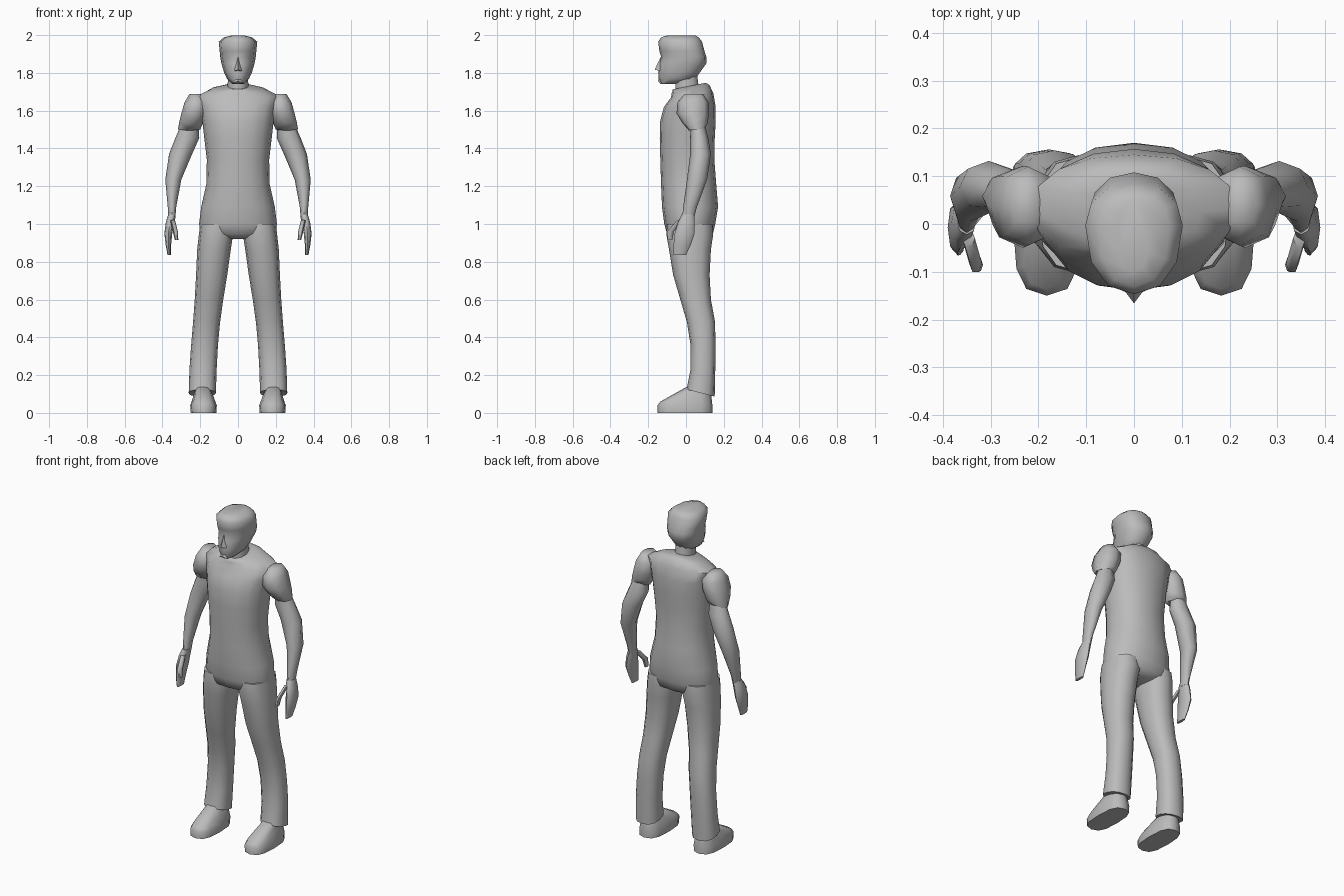
import bpy, bmesh, math

grey = bpy.data.materials.new("plain grey")
grey.diffuse_color = (0.5, 0.5, 0.5, 1)


def finish(name, bm, mirror=False, angle=60):
    bmesh.ops.recalc_face_normals(bm, faces=bm.faces)
    me = bpy.data.meshes.new(name)
    bm.to_mesh(me)
    bm.free()
    me.materials.append(grey)
    me.polygons.foreach_set("use_smooth", [True] * len(me.polygons))
    me.set_sharp_from_angle(angle=math.radians(angle))
    ob = bpy.data.objects.new(name, me)
    bpy.context.collection.objects.link(ob)
    if mirror:
        ob.modifiers.new("mirror", 'MIRROR').use_mirror_merge = False
    return ob


def loft(name, rings, n=8, wide=0.5, power=2.0, mirror=False, angle=60):
    """Skin of stacked rounded rings: (z, x0, x1, y0, y1[, slope of z along y])."""
    bm = bmesh.new()
    loops = []
    for z, x0, x1, y0, y1, *slope in rings:
        cx, rx = (x0 + x1) / 2, (x1 - x0) / 2
        cy, my = y0 + (y1 - y0) * wide, (y0 + y1) / 2
        loop = []
        for i in range(n):
            a = 2 * math.pi * i / n
            c, s = math.cos(a), math.sin(a)
            u = math.copysign(abs(c) ** (2 / power), c)
            v = math.copysign(abs(s) ** (2 / power), s)
            y = cy + v * ((y1 - cy) if v > 0 else (cy - y0))
            tilt = slope[0] * (y - my) if slope else 0
            loop.append(bm.verts.new((cx + rx * u, y, z + tilt)))
        loops.append(loop)
    for a, b in zip(loops, loops[1:]):
        for i in range(n):
            j = (i + 1) % n
            bm.faces.new((a[i], a[j], b[j], b[i]))
    bm.faces.new(loops[0])
    bm.faces.new(loops[-1])
    return finish(name, bm, mirror, angle)


def centred(rows):
    return [(z, -rx, rx, *rest) for z, rx, *rest in rows]


# Torso from crotch to collar
loft("torso", centred([
    (0.92, 0.06, -0.05, 0.10),
    (0.945, 0.195, -0.10, 0.142),
    (1.00, 0.206, -0.115, 0.155),
    (1.09, 0.195, -0.127, 0.17),
    (1.21, 0.168, -0.132, 0.16),
    (1.34, 0.165, -0.136, 0.15),
    (1.45, 0.178, -0.139, 0.152),
    (1.54, 0.188, -0.138, 0.157),
    (1.62, 0.20, -0.117, 0.157),
    (1.68, 0.215, -0.08, 0.145, 0.1),
    (1.715, 0.14, -0.075, 0.125, 0.2),
    (1.73, 0.062, -0.07, 0.105, 0.2),
]), n=16, power=2.2)

# Neck
loft("neck", centred([(1.69, 0.056, -0.06, 0.075), (1.79, 0.053, -0.06, 0.062)]), n=10)

# Head with jaw, brow and cropped hair
loft("head", centred([
    (1.742, 0.032, -0.135, -0.05),
    (1.768, 0.058, -0.145, 0.05),
    (1.80, 0.073, -0.147, 0.072),
    (1.85, 0.088, -0.142, 0.108),
    (1.885, 0.094, -0.131, 0.108),
    (1.915, 0.097, -0.141, 0.098),
    (1.965, 0.102, -0.147, 0.085),
    (1.988, 0.075, -0.132, 0.068),
    (1.998, 0.035, -0.10, 0.05),
]), n=12, wide=0.62, power=2.2)

# Nose and goatee as small wedges on the face
for name, top, bottom, half, tip in [
        ("nose", 1.885, 1.81, 0.021, (-0.166, 1.817)),
        ("goatee", 1.785, 1.745, 0.028, (-0.15, 1.757))]:
    bm = bmesh.new()
    for p in [(0, -0.134, top), (-half, -0.138, bottom), (half, -0.138, bottom),
              (0, *tip), (0, -0.10, bottom)]:
        bm.verts.new(p)
    bmesh.ops.convex_hull(bm, input=bm.verts)
    finish(name, bm)

# Short sleeves
loft("sleeve", [
    (1.50, 0.20, 0.318, 0.015, 0.10, 0.1),
    (1.535, 0.185, 0.312, -0.02, 0.115),
    (1.585, 0.165, 0.30, -0.05, 0.122),
    (1.645, 0.16, 0.283, -0.045, 0.12),
    (1.688, 0.195, 0.257, -0.008, 0.09),
], power=2.3, mirror=True)

# Bare arms
loft("arm", [
    (1.03, 0.332, 0.368, -0.02, 0.042),
    (1.09, 0.327, 0.372, -0.015, 0.058),
    (1.235, 0.30, 0.385, 0.005, 0.112),
    (1.37, 0.243, 0.365, 0.022, 0.132),
    (1.455, 0.205, 0.332, 0.022, 0.118),
    (1.53, 0.21, 0.30, 0.025, 0.10),
], mirror=True)

# Hands and thumbs
loft("hand", [
    (0.836, 0.355, 0.373, -0.065, 0.0),
    (0.89, 0.354, 0.383, -0.066, 0.025),
    (0.95, 0.348, 0.39, -0.06, 0.046),
    (1.01, 0.337, 0.382, -0.042, 0.046),
    (1.05, 0.33, 0.37, -0.022, 0.043),
], power=2.4, mirror=True)
loft("thumb", [
    (0.915, 0.316, 0.334, -0.10, -0.07),
    (0.96, 0.318, 0.345, -0.103, -0.062),
    (1.02, 0.333, 0.36, -0.05, -0.01),
], n=6, mirror=True)

# Trouser legs with sloping hems
loft("trouser_leg", [
    (0.105, 0.117, 0.261, 0.003, 0.152, -0.25),
    (0.23, 0.113, 0.257, 0.024, 0.155),
    (0.36, 0.106, 0.248, 0.024, 0.156),
    (0.48, 0.095, 0.238, 0.005, 0.154),
    (0.60, 0.078, 0.229, -0.03, 0.132),
    (0.73, 0.057, 0.222, -0.068, 0.125),
    (0.865, 0.038, 0.216, -0.09, 0.132),
    (0.945, 0.026, 0.207, -0.104, 0.144),
    (1.00, 0.03, 0.20, -0.10, 0.14),
], n=12, power=2.4, mirror=True)

# Shoes
loft("shoe", [
    (0.0, 0.115, 0.25, -0.15, 0.14),
    (0.04, 0.112, 0.253, -0.15, 0.14),
    (0.082, 0.128, 0.238, -0.137, 0.132, 0.17),
    (0.13, 0.15, 0.225, 0.0, 0.125, -0.1),
], n=12, power=2.8, mirror=True)
